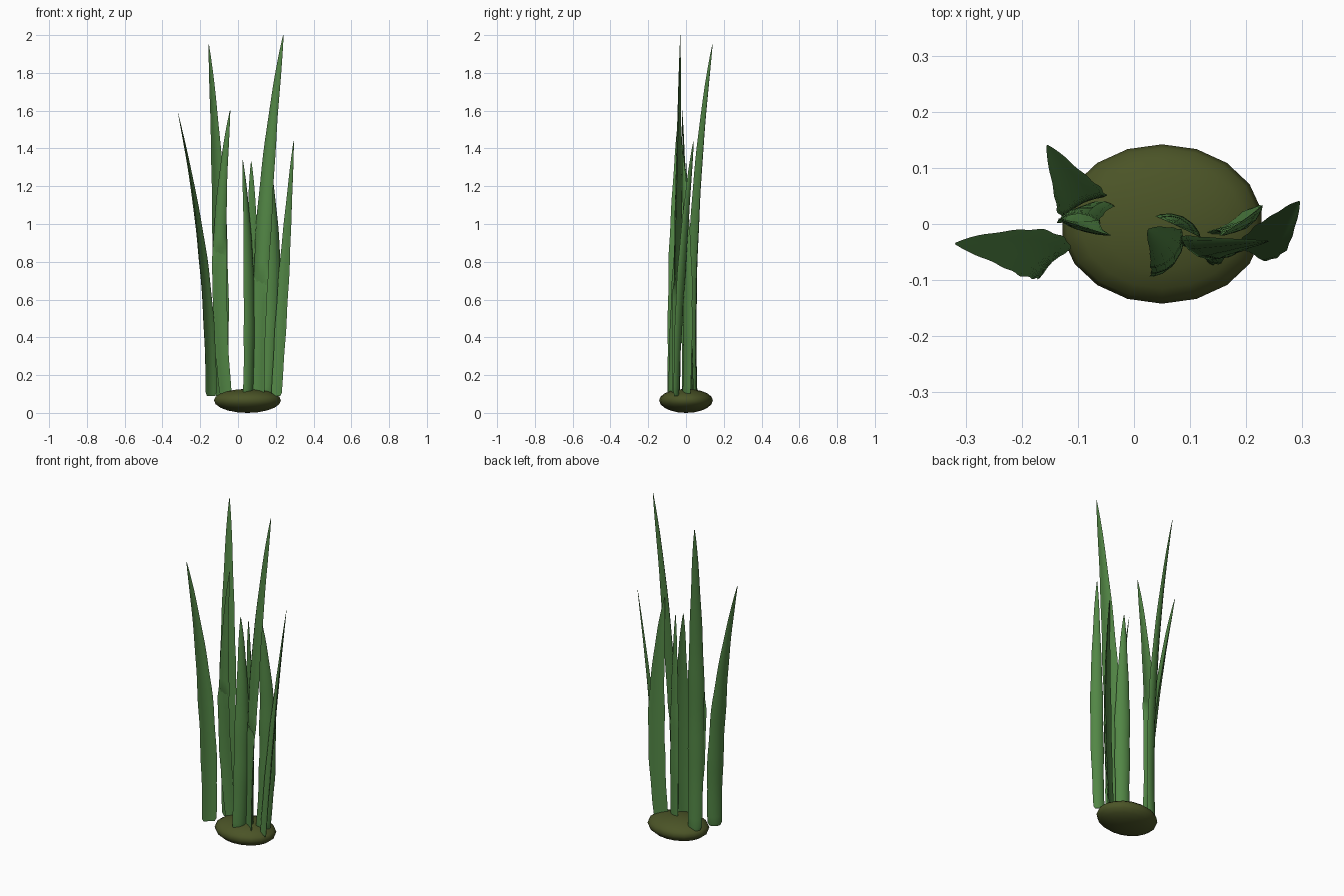
import bpy, bmesh, math
from mathutils import Vector

cube = bpy.data.objects.get("Cube")
if cube:
    bpy.data.objects.remove(cube, do_unlink=True)


def make_material(name, rgb):
    mat = bpy.data.materials.new(name)
    mat.use_nodes = True
    color = (*rgb, 1)
    mat.diffuse_color = color
    mat.node_tree.nodes["Principled BSDF"].inputs["Base Color"].default_value = color
    return mat


leaf_green = make_material("leaf green", (0.085, 0.24, 0.06))
moss_brown = make_material("moss brown", (0.07, 0.088, 0.02))

ROOT_Z = 0.09
CENTRE = Vector((0.05, 0))


def finish(bm, name, mat):
    bmesh.ops.recalc_face_normals(bm, faces=bm.faces)
    mesh = bpy.data.meshes.new(name)
    bm.to_mesh(mesh)
    bm.free()
    mesh.materials.append(mat)
    obj = bpy.data.objects.new(name, mesh)
    bpy.context.collection.objects.link(obj)
    bpy.ops.object.select_all(action="DESELECT")
    obj.select_set(True)
    bpy.context.view_layer.objects.active = obj
    bpy.ops.object.shade_smooth_by_angle(angle=math.radians(60))
    return obj


def blade(name, root, middle, tip, width, angles, steps=28, side=6):
    """Sweep a cupped leaf section along a bowed line from root to tip."""
    root = Vector((*root, ROOT_Z))
    tip = Vector(tip)
    middle = Vector((*middle, (ROOT_Z + tip.z) / 2))
    bm = bmesh.new()
    rings = []
    for i in range(steps + 1):
        t = 0.012 * i if i < 2 else (i - 1) / (steps - 1)
        # Quadratic through root, middle and tip
        centre = (root * (1 - t) * (1 - 2 * t) + middle * 4 * t * (1 - t)
                  + tip * t * (2 * t - 1))
        # Even width below, tapering to a point, with a faint ripple
        taper = min(1, (max(1 - t, 0) / 0.5) ** 0.65) * (1 + 0.03 * math.sin(t * 30))
        taper = max(taper, 0.04) * (0.65 if i == 0 else 0.85 + 0.15 * min(1, t * 4))
        a = math.radians(angles[0] + (angles[1] - angles[0]) * t)
        across = Vector((math.cos(a), math.sin(a), 0))
        out = Vector((-across.y, across.x, 0))
        if out.xy.dot(middle.xy - CENTRE) < 0:
            out = -out
        half = width / 2 * taper
        ring = []
        for k in range(2 * side):
            u = math.pi * k / side
            s = math.cos(u)
            bulge = 0.3 * (0.6 - s * s) + 0.16 * math.sin(u)
            ring.append(bm.verts.new(centre + across * half * s + out * half * bulge))
        rings.append(ring)
    for low, high in zip(rings, rings[1:]):
        for k in range(2 * side):
            n = (k + 1) % (2 * side)
            bm.faces.new((low[k], low[n], high[n], high[k]))
    bm.faces.new(rings[0])
    bm.faces.new(rings[-1])
    return finish(bm, name, leaf_green)


# Rounded clump at the foot
bm = bmesh.new()
bmesh.ops.create_uvsphere(bm, u_segments=18, v_segments=10, radius=1)
for v in bm.verts:
    v.co = Vector((0.05 + 0.18 * v.co.x, 0.142 * v.co.y, 0.067 + 0.06 * v.co.z))
    if v.co.z < 0.067:
        v.co.z = 0.067 - (0.067 - v.co.z) * 0.067 / 0.06
finish(bm, "root_clump", moss_brown)

# Leaves: root, middle, tip, width, section angle at root and tip
blade("outer_right_leaf", (-.145, -.068), (-.19, -.048), (-.318, -.035, 1.59), .092, (43, 85))
blade("tallest_leaf", (.11, -.05), (.138, -.042), (.24, -.03, 2), .088, (-32, -12))
blade("back_leaf", (-.09, .045), (-.102, .05), (-.155, .14, 1.95), .088, (22, 38))
blade("inner_right_leaf", (-.065, .03), (-.098, .005), (-.042, -.02, 1.6), .075, (12, -15))
blade("outer_left_leaf", (.205, -.05), (.248, -.02), (.295, .04, 1.44), .07, (-25, -50))
blade("inner_left_leaf", (.165, 0), (.192, .005), (.155, -.02, 1.4), .09, (30, 30))
blade("front_leaf", (.055, -.07), (.06, -.045), (.025, -.01, 1.34), .085, (47, 52))
blade("middle_leaf", (.08, 0), (.08, 0), (.07, 0, 1.33), .085, (-25, -25))
